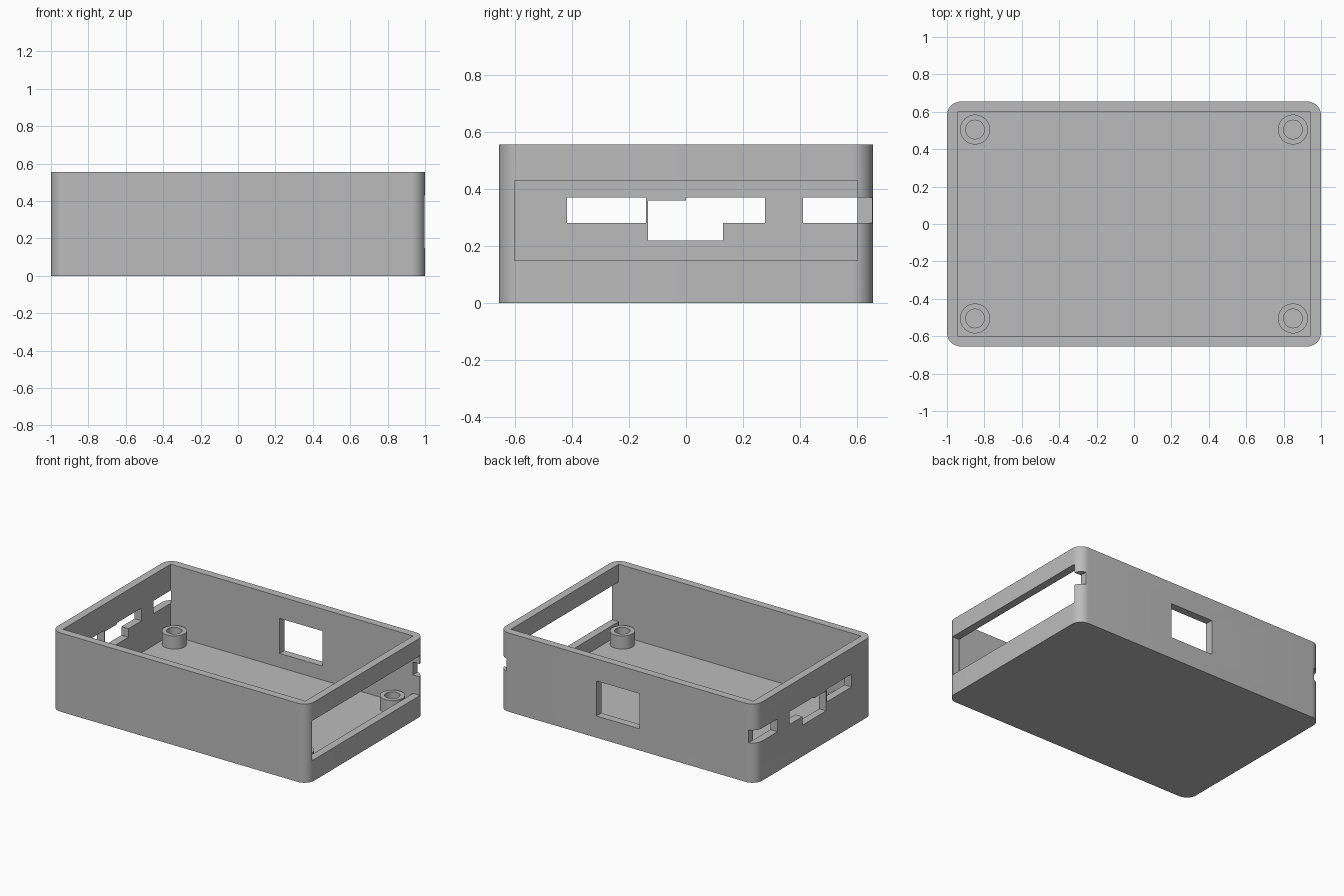
import bpy, bmesh, math

cube = bpy.data.objects.get("Cube")
if cube:
    bpy.data.objects.remove(cube, do_unlink=True)

HX, HY, H = 1.0, 0.655, 0.555      # half width, half depth, height
WALL, RADIUS = 0.055, 0.075
IX, IY = HX - WALL, HY - WALL      # inner half sizes

grey = bpy.data.materials.new("grey plastic")
grey.use_nodes = True
colour = (0.5, 0.5, 0.5, 1)
grey.diffuse_color = colour
grey.node_tree.nodes["Principled BSDF"].inputs["Base Color"].default_value = colour


def finish(bm, name):
    bmesh.ops.recalc_face_normals(bm, faces=bm.faces)
    mesh = bpy.data.meshes.new(name)
    bm.to_mesh(mesh)
    bm.free()
    mesh.materials.append(grey)
    obj = bpy.data.objects.new(name, mesh)
    bpy.context.collection.objects.link(obj)
    return obj


def activate(obj):
    bpy.ops.object.select_all(action='DESELECT')
    obj.select_set(True)
    bpy.context.view_layer.objects.active = obj


def box(name, x, y, z, radius=0):
    """Box from (low, high) ranges, with optional rounded upright edges."""
    bm = bmesh.new()
    bmesh.ops.create_cube(bm, size=1)
    for v in bm.verts:
        v.co = [r[0] if c < 0 else r[1] for c, r in zip(v.co, (x, y, z))]
    if radius:
        upright = [e for e in bm.edges
                   if abs(e.verts[0].co.z - e.verts[1].co.z) > 0.01]
        bmesh.ops.bevel(bm, geom=upright, offset=radius, segments=10,
                        profile=0.5, affect='EDGES')
    return finish(bm, name)


def cut(target, x, y, z):
    """Subtract a box from the target."""
    cutter = box("cutter", x, y, z)
    cutter.hide_render = True
    activate(target)
    mod = target.modifiers.new("cut", 'BOOLEAN')
    mod.operation, mod.solver, mod.object = 'DIFFERENCE', 'EXACT', cutter
    bpy.ops.object.modifier_apply(modifier=mod.name)
    bpy.data.objects.remove(cutter, do_unlink=True)


def smooth(obj):
    activate(obj)
    bpy.ops.object.shade_smooth_by_angle(angle=math.radians(30))


# Open tray with rounded corners
tray = box("case_tray", (-HX, HX), (-HY, HY), (0, H), RADIUS)
cut(tray, (-IX, IX), (-IY, IY), (WALL, 1))

# Wide opening in the left end
cut(tray, (IX - 0.001, 1.1), (-IY - 0.001, IY + 0.001), (0.15, 0.43))

# Connector slots in the right end
for y, z in (((-0.417, -0.14), (0.28, 0.37)),
             ((-0.133, 0.13), (0.22, 0.36)),
             ((0.0, 0.277), (0.28, 0.37)),
             ((0.41, 0.58), (0.28, 0.37))):
    cut(tray, (-1.1, -0.9), y, z)

# Notches through both rear corners
for x in ((-1.1, -IX + 0.001), (IX - 0.001, 1.1)):
    cut(tray, x, (0.55, 0.75), (0.28, 0.37))

# Rear window
cut(tray, (-0.095, 0.24), (0.55, 0.75), (0.153, 0.4))
smooth(tray)


# Hollow screw posts, one per corner
def post(name, px, py, outer=0.08, inner=0.05, sides=40):
    bm = bmesh.new()
    low, top = WALL - 0.002, 0.148
    rings = []
    for r, z in ((outer, low), (outer, top), (inner, top), (inner, low)):
        rings.append([bm.verts.new((px + r * math.cos(a), py + r * math.sin(a), z))
                      for a in (2 * math.pi * i / sides for i in range(sides))])
    for k in range(4):
        a, b = rings[k], rings[(k + 1) % 4]
        for i in range(sides):
            j = (i + 1) % sides
            bm.faces.new((a[i], a[j], b[j], b[i]))
    smooth(finish(bm, name))


for sx, side in ((-1, "right"), (1, "left")):
    for sy, end in ((-1, "front"), (1, "rear")):
        post(f"{end}_{side}_screw_post", sx * 0.85, sy * 0.505)
